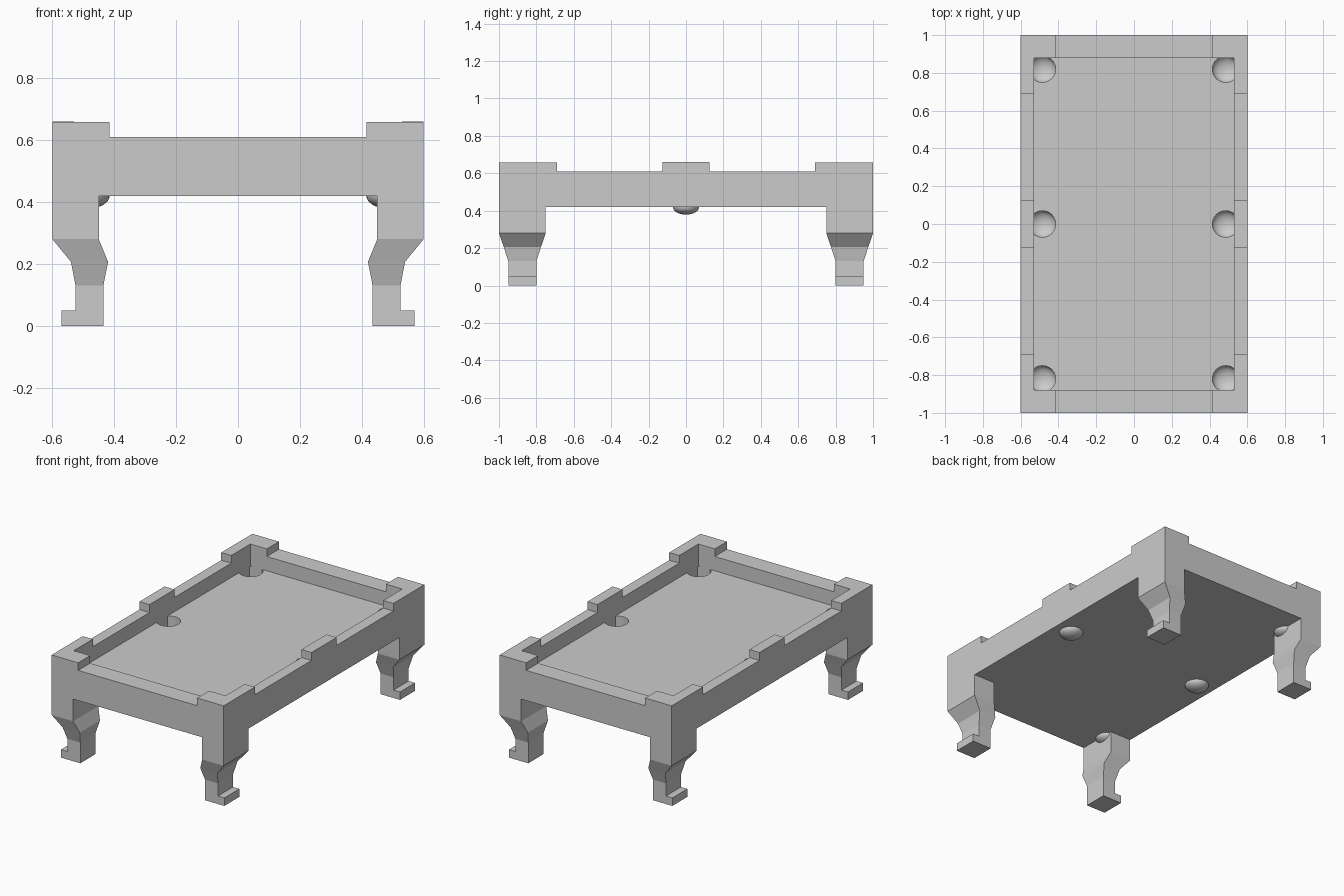
import bpy, bmesh
from mathutils import Matrix

if "Cube" in bpy.data.objects:
    bpy.data.objects.remove(bpy.data.objects["Cube"])

BOTTOM, BED, RAIL, CAP = 0.42, 0.52, 0.61, 0.658
PR = 0.07                                   # pocket radius
POCKETS = [(x, y) for x in (-0.485, 0.485) for y in (-0.82, 0, 0.82)]


def finish(name, bm, mirror=None):
    bmesh.ops.recalc_face_normals(bm, faces=bm.faces)
    mesh = bpy.data.meshes.new(name)
    bm.to_mesh(mesh)
    bm.free()
    ob = bpy.data.objects.new(name, mesh)
    bpy.context.collection.objects.link(ob)
    if mirror:
        mod = ob.modifiers.new("mirror", 'MIRROR')
        mod.use_axis = mirror
        mod.use_mirror_merge = False
    return ob


def loft(rings, bottom=True, top=True, closed=False):
    """Skin a stack of equal-sized point rings."""
    bm = bmesh.new()
    rows = [[bm.verts.new(p) for p in r] for r in rings]
    pairs = list(zip(rows, rows[1:]))
    if closed:
        pairs.append((rows[-1], rows[0]))
    for a, b in pairs:
        n = len(a)
        for i in range(n):
            bm.faces.new((a[i], a[(i + 1) % n], b[(i + 1) % n], b[i]))
    if bottom:
        bm.faces.new(rows[0])
    if top:
        bm.faces.new(rows[-1])
    return bm


def rect(x0, x1, y0, y1, z):
    return [(x0, y0, z), (x1, y0, z), (x1, y1, z), (x0, y1, z)]


def prism(pts, z0, z1):
    return loft([[(x, y, z) for x, y in pts] for z in (z0, z1)])


# rails: one hollow rectangular frame
outer, inner = (-0.6, 0.6, -1, 1), (-0.53, 0.53, -0.88, 0.88)
finish("rail_frame", loft([rect(*outer, BOTTOM), rect(*outer, RAIL),
                           rect(*inner, RAIL), rect(*inner, BOTTOM)],
                          False, False, closed=True))

# raised corner caps and side caps on the rails
finish("corner_caps", prism([(0.415, 1), (0.415, 0.88), (0.53, 0.88), (0.53, 0.69),
                             (0.6, 0.69), (0.6, 1)], RAIL, CAP), (True, True, False))
finish("side_caps", loft([rect(0.53, 0.6, -0.125, 0.125, z) for z in (RAIL, 0.66)]),
       (True, False, False))

# bed slab with six pocket holes
bed = finish("bed", loft([rect(*inner, BOTTOM), rect(*inner, BED)]))
bm = bmesh.new()
for x, y in POCKETS:
    bmesh.ops.create_cone(bm, cap_ends=True, segments=32, radius1=PR, radius2=PR,
                          depth=0.2, matrix=Matrix.Translation((x, y, 0.47)))
cutter = finish("pocket_cutter", bm)
cutter.hide_render = True
cutter.hide_viewport = True
cut = bed.modifiers.new("pockets", 'BOOLEAN')
cut.operation = 'DIFFERENCE'
cut.solver = 'EXACT'
cut.object = cutter

# pocket bowls: flattened lower hemispheres hanging under the bed
bm = bmesh.new()
for x, y in POCKETS:
    bmesh.ops.create_uvsphere(bm, u_segments=32, v_segments=16, radius=1,
                              matrix=Matrix.Translation((x, y, BOTTOM)) @
                              Matrix.Diagonal((PR, PR, 0.041, 1)))
bmesh.ops.delete(bm, geom=[v for v in bm.verts if v.co.z > BOTTOM + 0.001], context='VERTS')
for f in bm.faces:
    f.smooth = True
finish("pocket_bowls", bm)

# legs: lofted rectangular sections (x0, x1, y0, y1, z), open where they meet the frame
sections = [(0.435, 0.57, 0.80, 0.95, 0), (0.435, 0.57, 0.80, 0.95, 0.05),
            (0.435, 0.525, 0.80, 0.95, 0.05), (0.435, 0.525, 0.80, 0.95, 0.13),
            (0.42, 0.54, 0.775, 0.975, 0.207), (0.45, 0.6, 0.75, 1, 0.28),
            (0.45, 0.6, 0.75, 1, BOTTOM)]
finish("legs", loft([rect(*s) for s in sections], top=False), (True, True, False))
